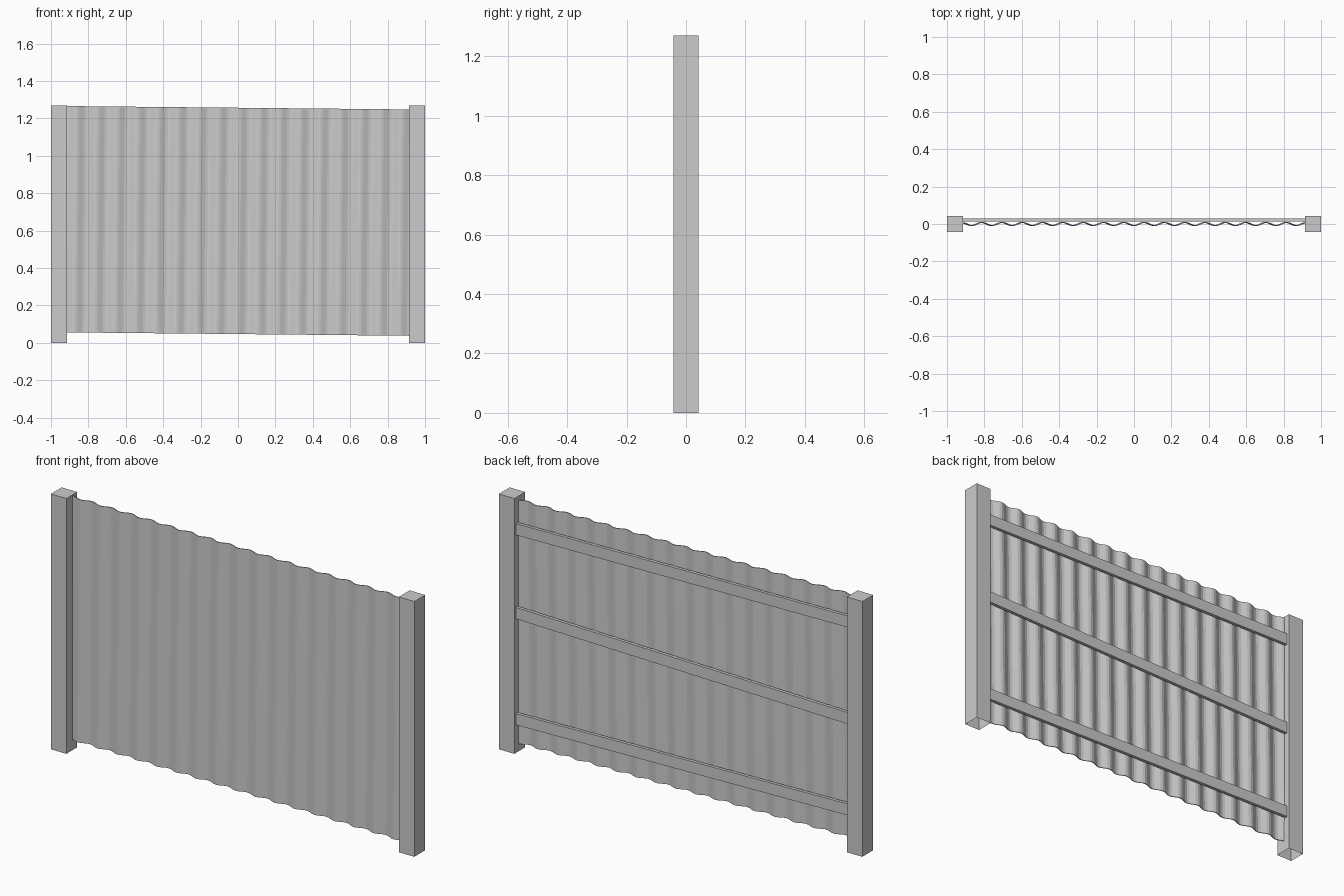
import bpy, bmesh, math
from mathutils import Matrix

if "Cube" in bpy.data.objects:
    bpy.data.objects.remove(bpy.data.objects["Cube"])


def new_object(name, bm):
    mesh = bpy.data.meshes.new(name)
    bmesh.ops.recalc_face_normals(bm, faces=bm.faces[:])
    bm.to_mesh(mesh)
    bm.free()
    obj = bpy.data.objects.new(name, mesh)
    bpy.context.collection.objects.link(obj)
    return obj


def box(name, centre, size, open_bottom=False):
    bm = bmesh.new()
    bmesh.ops.create_cube(bm, size=1, matrix=Matrix.Diagonal((*size, 1)))
    if open_bottom:
        bm.normal_update()
        bmesh.ops.delete(bm, geom=[f for f in bm.faces if f.normal.z < -0.9],
                         context='FACES_ONLY')
    obj = new_object(name, bm)
    obj.location = centre
    return obj


# Square end posts, open underneath
POST, HEIGHT = 0.085, 1.27
for side, sx in (("left", -1), ("right", 1)):
    box(side + "_post", (sx * (1 - POST / 2), 0, HEIGHT / 2),
        (POST, POST, HEIGHT), open_bottom=True)

# Corrugated sheet: closed wave cross-section extruded upward, hung slightly crooked
WAVES, STEPS, HALF = 17, 8, 0.9225
SHEET_H, AMP, THICK = 1.21, 0.0085, 0.004
n = WAVES * STEPS
bm = bmesh.new()
rows = []
for dy in (-THICK / 2, THICK / 2):
    for z in (-SHEET_H / 2, SHEET_H / 2):
        rows.append([bm.verts.new((-HALF + 2 * HALF * i / n,
                                   AMP * math.cos(2 * math.pi * i / STEPS) + dy, z))
                     for i in range(n + 1)])
ring = [rows[0], rows[1], rows[3], rows[2]]
for k in range(4):
    a, b = ring[k], ring[(k + 1) % 4]
    for i in range(n):
        bm.faces.new((a[i], a[i + 1], b[i + 1], b[i]))
for i in (0, n):
    bm.faces.new([r[i] for r in ring])
sheet = new_object("corrugated_sheet", bm)
sheet.location = (0, 0, 0.652)
sheet.rotation_euler.y = math.atan2(0.018, 1.83)

# Three uneven rails across the back: heights at the left and right posts
SPAN = 1.84
for name, zl, zr in (("top_rail", 1.141, 1.112),
                     ("middle_rail", 0.660, 0.695),
                     ("bottom_rail", 0.206, 0.167)):
    rail = box(name, (0, 0.022, (zl + zr) / 2), (SPAN, 0.016, 0.057))
    rail.rotation_euler.y = math.atan2(zl - zr, 1.83)
